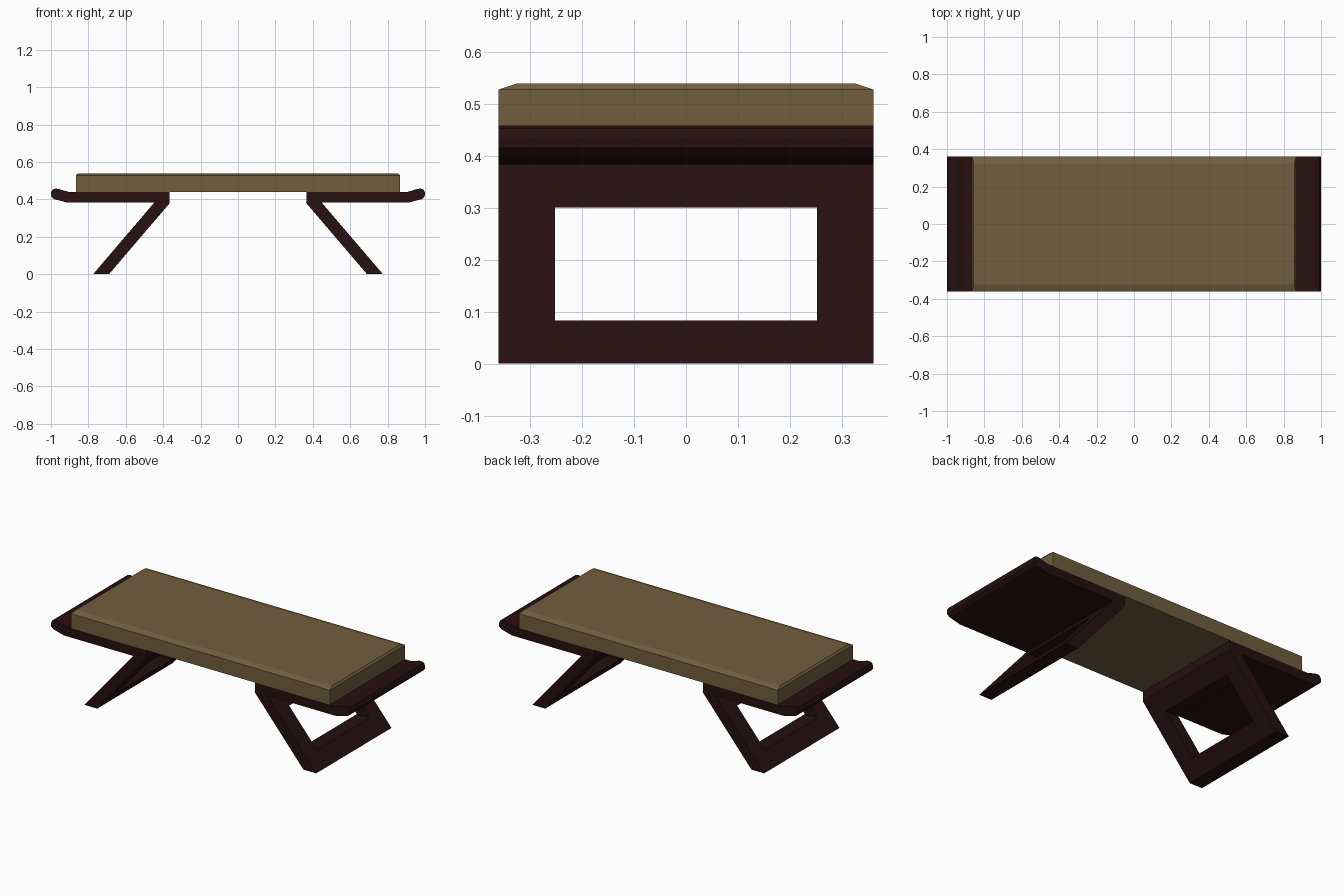
import bpy
import bmesh

cube = bpy.data.objects.get("Cube")
if cube:
    bpy.data.objects.remove(cube, do_unlink=True)

HALF_DEPTH = 0.36


def material(name, rgb):
    mat = bpy.data.materials.new(name)
    mat.use_nodes = True
    mat.diffuse_color = (*rgb, 1)
    mat.node_tree.nodes["Principled BSDF"].inputs["Base Color"].default_value = (*rgb, 1)
    return mat


def finish(bm, name, mat):
    bmesh.ops.recalc_face_normals(bm, faces=bm.faces)
    mesh = bpy.data.meshes.new(name)
    bm.to_mesh(mesh)
    bm.free()
    mesh.materials.append(mat)
    obj = bpy.data.objects.new(name, mesh)
    bpy.context.collection.objects.link(obj)
    return obj


def extrude_profile(name, points, side, y0, y1, mat):
    """Extrude an x-z profile along y; side flips it to the left or right."""
    bm = bmesh.new()
    face = bm.faces.new([bm.verts.new((side * x, y0, z)) for x, z in points])
    new = bmesh.ops.extrude_face_region(bm, geom=[face])["geom"]
    verts = [v for v in new if isinstance(v, bmesh.types.BMVert)]
    bmesh.ops.translate(bm, verts=verts, vec=(0, y1 - y0, 0))
    return finish(bm, name, mat)


def leg_slice(z0, z1):
    """Part of the slanting leg profile between two heights."""
    def inner(z):
        return 0.69 - 0.855 * z
    return [(inner(z0), z0), (inner(z0) + 0.085, z0),
            (inner(z1) + 0.085, z1), (inner(z1), z1)]


fabric = material("tan fabric", (0.165, 0.112, 0.048))
wood = material("dark wood", (0.020, 0.005, 0.005))

# Cushion with a shallow chamfer round the top
bm = bmesh.new()
rings = []
for x, y, z in ((0.867, 0.36, 0.44), (0.867, 0.36, 0.527), (0.857, 0.324, 0.539)):
    rings.append([bm.verts.new((sx * x, sy * y, z))
                  for sx, sy in ((-1, -1), (1, -1), (1, 1), (-1, 1))])
bm.faces.new(rings[0])
bm.faces.new(rings[-1])
for low, high in zip(rings, rings[1:]):
    for i in range(4):
        j = (i + 1) % 4
        bm.faces.new((low[i], low[j], high[j], high[i]))
finish(bm, "cushion", fabric)

# Trays with upturned lips
tray = [(0.365, 0.383), (0.912, 0.383), (0.985, 0.402), (0.998, 0.415),
        (1.0, 0.435), (0.992, 0.452), (0.975, 0.458), (0.96, 0.456),
        (0.905, 0.44), (0.365, 0.44)]

# Slanting leg frames, each an open rectangle of rails and posts
for side, label in ((1, "left"), (-1, "right")):
    extrude_profile(label + "_tray", tray, side, -HALF_DEPTH, HALF_DEPTH, wood)
    extrude_profile(label + "_foot_rail", leg_slice(0, 0.083), side,
                    -HALF_DEPTH, HALF_DEPTH, wood)
    extrude_profile(label + "_top_rail", leg_slice(0.3, 0.383), side,
                    -HALF_DEPTH, HALF_DEPTH, wood)
    for y0, y1, end in ((-HALF_DEPTH, -0.252, "front"), (0.252, HALF_DEPTH, "back")):
        extrude_profile(label + "_" + end + "_post", leg_slice(0.083, 0.3),
                        side, y0, y1, wood)
